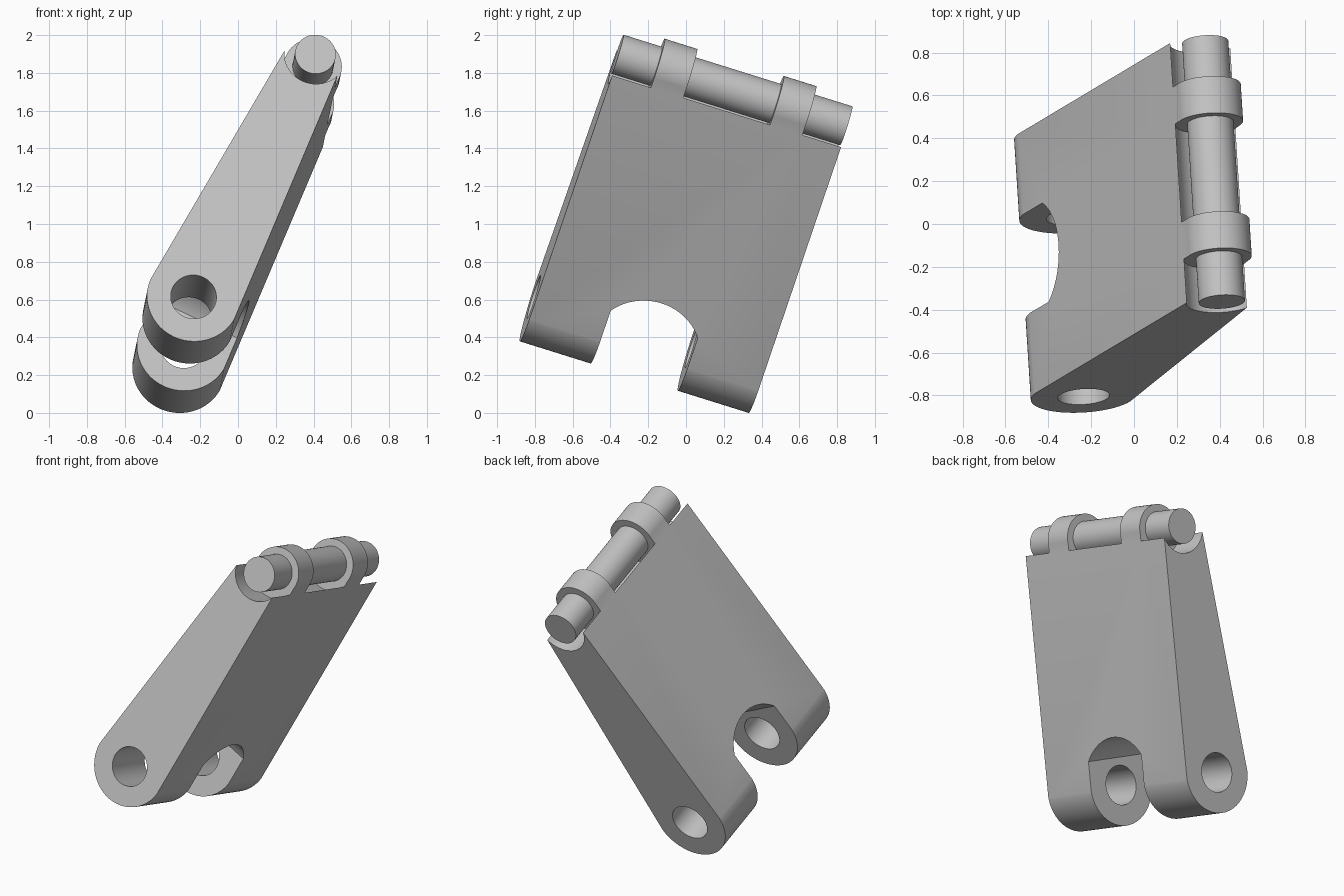
import bpy
import bmesh
from math import sin, cos, pi, asin, sqrt
from mathutils import Matrix, Vector

if "Cube" in bpy.data.objects:
    bpy.data.objects.remove(bpy.data.objects["Cube"], do_unlink=True)

# Main dimensions in the bracket's own frame: Y along the hinge, Z up the arm
ARM = 1.504
HALF = 0.636
BOSS_R, KNUCKLE_R, PIN_R = 0.247, 0.153, 0.108
HOLE_R, SEAT_R = 0.121, 0.165
KNUCKLE_IN, KNUCKLE_OUT = 0.241, 0.421
SLOT, RELIEF_R = 0.242, 0.295

# Tilted placement of the whole hinge
hinge = Vector((-0.061, 0.953, -0.298)).normalized()
up_arm = Vector((0.429, 0.295, 0.854))
across = hinge.cross(up_arm).normalized()
up_arm = across.cross(hinge)
PLACE = Matrix((across, hinge, up_arm)).transposed().to_4x4()
PLACE.translation = (-0.274, -0.20, 0.425)

steel = bpy.data.materials.new("plain grey")
steel.use_nodes = True
grey = (0.55, 0.55, 0.55, 1)
steel.diffuse_color = grey
steel.node_tree.nodes["Principled BSDF"].inputs["Base Color"].default_value = grey


def arc(radius, start, end, centre_z=0.0, steps=48):
    return [(radius * cos(start + (end - start) * i / steps),
             centre_z + radius * sin(start + (end - start) * i / steps))
            for i in range(steps + 1)]


def prism(name, profile, low, high, along="Y"):
    """Extrude a closed profile along the hinge (Y) or through the plate (X)."""
    def point(p, d):
        return (p[0], d, p[1]) if along == "Y" else (d, p[0], p[1])
    bm = bmesh.new()
    base = bm.faces.new([bm.verts.new(point(p, low)) for p in profile])
    moved = bmesh.ops.extrude_face_region(bm, geom=[base])["geom"]
    shift = Vector(point((0, 0), high - low))
    bmesh.ops.translate(bm, vec=shift, verts=[v for v in moved if isinstance(v, bmesh.types.BMVert)])
    bmesh.ops.recalc_face_normals(bm, faces=bm.faces)
    mesh = bpy.data.meshes.new(name)
    bm.to_mesh(mesh)
    bm.free()
    obj = bpy.data.objects.new(name, mesh)
    bpy.context.collection.objects.link(obj)
    mesh.materials.append(steel)
    obj.matrix_world = PLACE
    return obj


def rod(name, radius, low, high, z):
    return prism(name, arc(radius, 0, 2 * pi, z, 64)[:-1], low, high)


# Tapered arm, rounded at both ends
tilt = asin((BOSS_R - KNUCKLE_R) / ARM)
outline = arc(KNUCKLE_R, -tilt, pi + tilt, ARM) + arc(BOSS_R, pi + tilt, 2 * pi - tilt)
bracket = prism("bracket", outline, -HALF, HALF)

# Slot between the prongs, with a round relief at its top
corner = asin(sqrt(RELIEF_R ** 2 - SLOT ** 2) / RELIEF_R)
slot = [(-SLOT, -1), (SLOT, -1)] + arc(RELIEF_R, corner, pi - corner)
cutters = [prism("slot_cutter", slot, -1, 1, along="X"),
           rod("bore_cutter", HOLE_R, -1, 1, 0)]

# Seats beside and between the knuckles
for low, high in ((-1, -KNUCKLE_OUT), (-KNUCKLE_IN, KNUCKLE_IN), (KNUCKLE_OUT, 1)):
    cutters.append(rod("seat_cutter", SEAT_R, low, high, ARM))

bpy.context.view_layer.update()
bpy.context.view_layer.objects.active = bracket
for cutter in cutters:
    cutter.hide_render = True
    mod = bracket.modifiers.new("cut", "BOOLEAN")
    mod.operation = "DIFFERENCE"
    mod.solver = "EXACT"
    mod.object = cutter
    bpy.ops.object.modifier_apply(modifier=mod.name)
for cutter in cutters:
    bpy.data.objects.remove(cutter, do_unlink=True)

# Hinge pin through the knuckles
pin = rod("hinge_pin", PIN_R, -HALF, HALF, ARM)

bpy.ops.object.select_all(action="DESELECT")
for obj in (bracket, pin):
    obj.select_set(True)
bpy.ops.object.shade_smooth_by_angle(angle=0.5)
